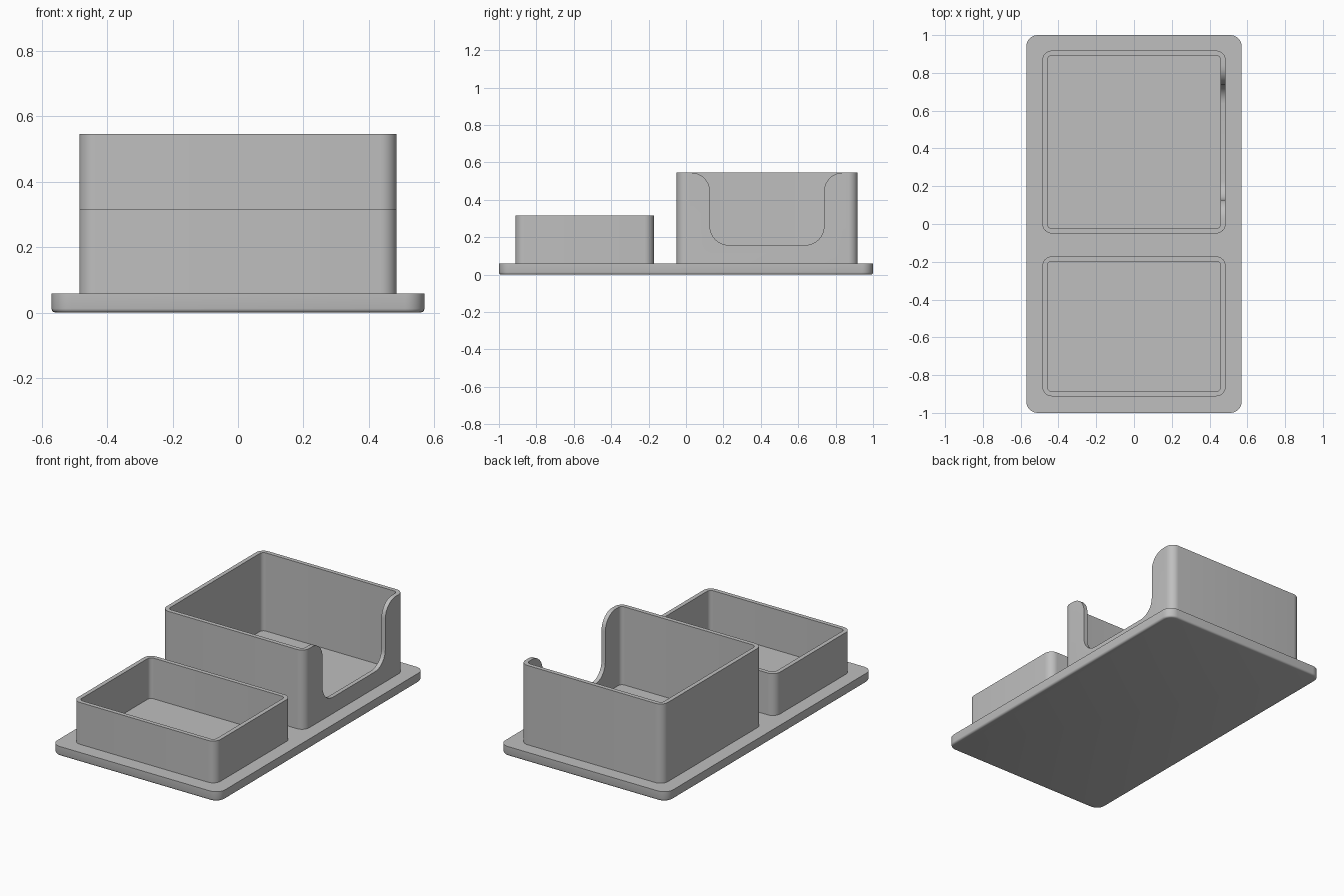
import bpy, bmesh
from math import pi, cos, sin, radians

if "Cube" in bpy.data.objects:
    bpy.data.objects.remove(bpy.data.objects["Cube"])

grey = bpy.data.materials.new("light grey plastic")
grey.use_nodes = True
colour = (0.52, 0.52, 0.52, 1)
grey.diffuse_color = colour
grey.node_tree.nodes["Principled BSDF"].inputs["Base Color"].default_value = colour


def arc(cx, cy, r, start, end, steps=8):
    """Points on an arc, angles in degrees."""
    angles = [radians(start + (end - start) * i / steps) for i in range(steps + 1)]
    return [(cx + r * cos(a), cy + r * sin(a)) for a in angles]


def rounded_rect(x, y0, y1, r, inset=0.0):
    x, y0, y1, r = x - inset, y0 + inset, y1 - inset, r - inset
    return (arc(x - r, y1 - r, r, 0, 90) + arc(r - x, y1 - r, r, 90, 180)
            + arc(r - x, y0 + r, r, 180, 270) + arc(x - r, y0 + r, r, 270, 360))


def loft(name, rings):
    """Skin a stack of matching rings of 3D points and cap both ends."""
    bm = bmesh.new()
    loops = [[bm.verts.new(p) for p in ring] for ring in rings]
    n = len(loops[0])
    for a, b in zip(loops, loops[1:]):
        for i in range(n):
            j = (i + 1) % n
            bm.faces.new((a[i], a[j], b[j], b[i]))
    bm.faces.new(loops[0][::-1])
    bm.faces.new(loops[-1])
    bmesh.ops.recalc_face_normals(bm, faces=bm.faces)
    mesh = bpy.data.meshes.new(name)
    bm.to_mesh(mesh)
    bm.free()
    mesh.materials.append(grey)
    obj = bpy.data.objects.new(name, mesh)
    bpy.context.collection.objects.link(obj)
    return obj


def at_height(ring, z):
    return [(x, y, z) for x, y in ring]


def activate(obj):
    bpy.ops.object.select_all(action='DESELECT')
    obj.select_set(True)
    bpy.context.view_layer.objects.active = obj


def open_box(name, y0, y1, top, floor=0.065, wall=0.026):
    outer = rounded_rect(0.485, y0, y1, 0.05)
    inner = rounded_rect(0.485, y0, y1, 0.05, wall)
    return loft(name, [at_height(outer, 0.03), at_height(outer, top),
                       at_height(inner, top), at_height(inner, floor)])


# Base plate with a softened lower edge
bevel = 0.012
plate_rings = [at_height(rounded_rect(0.57, -1, 1, 0.06, bevel * (1 - sin(a))),
                         bevel * (1 - cos(a)))
               for a in (0, pi / 6, pi / 3, pi / 2)]
plate_rings.append(at_height(rounded_rect(0.57, -1, 1, 0.06), 0.058))
base_plate = loft("base_plate", plate_rings)

# Two open compartments
small_box = open_box("small_box", -0.912, -0.172, 0.315)
tall_box = open_box("tall_box", -0.05, 0.918, 0.545)

# Access notch in the tall box: flared top, rounded lower corners
y0, y1, low, top, r = 0.128, 0.738, 0.158, 0.545, 0.1
profile = (arc(y0 - r, top - r, r, 90, 0) + arc(y0 + r, low + r, r, 180, 270)
           + arc(y1 - r, low + r, r, 270, 360) + arc(y1 + r, top - r, r, 180, 90)
           + [(y1 + r, top + 0.1), (y0 - r, top + 0.1)])
cutter = loft("notch_cutter", [[(x, y, z) for y, z in profile] for x in (0.42, 0.6)])
cutter.hide_render = True
notch = tall_box.modifiers.new("notch", 'BOOLEAN')
notch.operation, notch.solver, notch.object = 'DIFFERENCE', 'EXACT', cutter
activate(tall_box)
bpy.ops.object.modifier_apply(modifier=notch.name)
bpy.data.objects.remove(cutter)

for obj in (base_plate, small_box, tall_box):
    activate(obj)
    bpy.ops.object.shade_smooth_by_angle(angle=radians(35))
